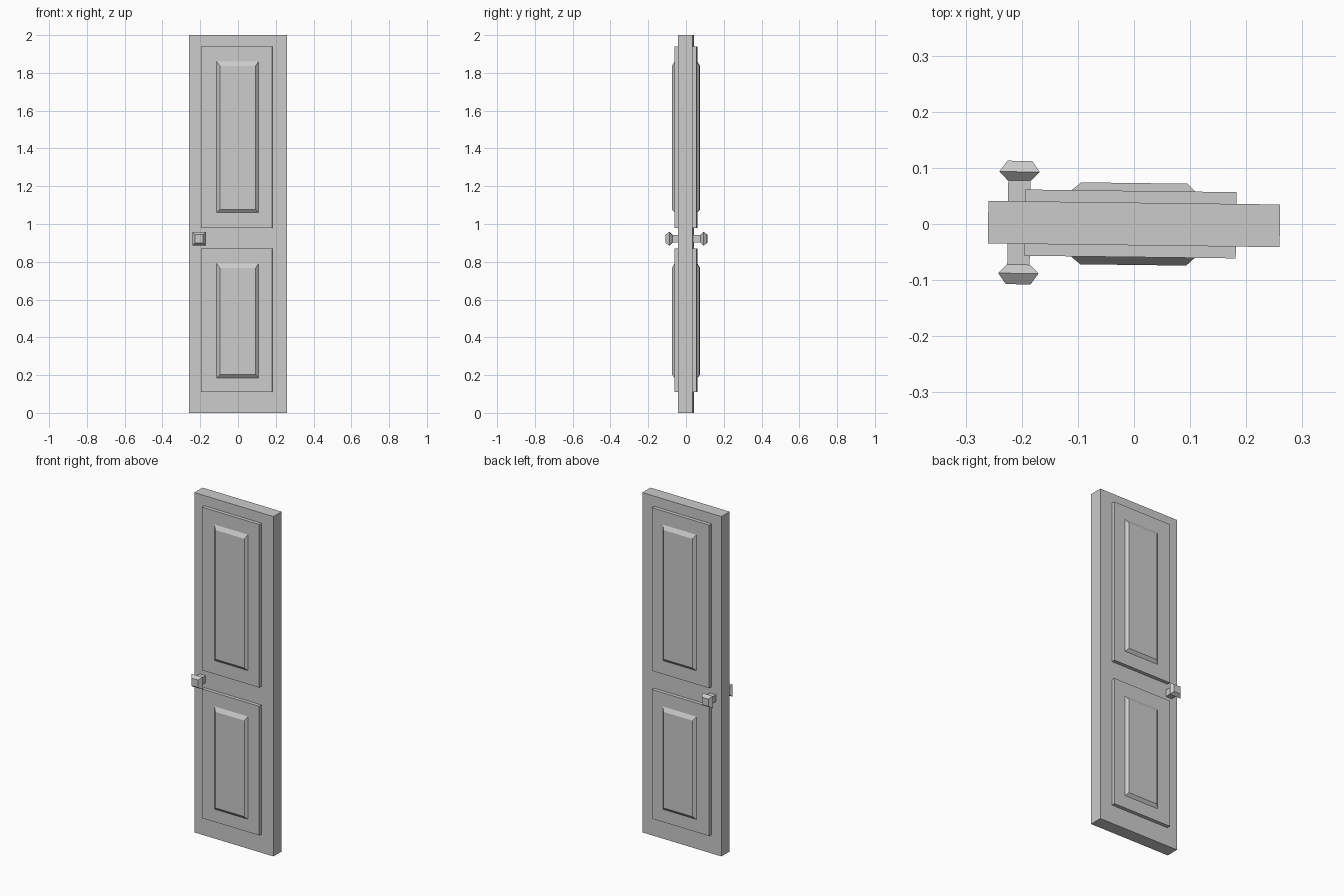
import bpy, bmesh
from mathutils import Matrix

if "Cube" in bpy.data.objects:
    bpy.data.objects.remove(bpy.data.objects["Cube"])

TURN = Matrix.Rotation(-0.0125, 4, 'Z')  # door stands slightly turned


def loft(name, sections):
    """Solid through rectangles (y, x0, x1, z0, z1) stacked along y."""
    bm = bmesh.new()
    rings = [[bm.verts.new(p) for p in
              ((x0, y, z0), (x1, y, z0), (x1, y, z1), (x0, y, z1))]
             for y, x0, x1, z0, z1 in sections]
    for a, b in zip(rings, rings[1:]):
        for i in range(4):
            j = (i + 1) % 4
            bm.faces.new((a[i], a[j], b[j], b[i]))
    bm.faces.new(rings[0])
    bm.faces.new(rings[-1])
    bmesh.ops.recalc_face_normals(bm, faces=bm.faces)
    bm.transform(TURN)
    mesh = bpy.data.meshes.new(name)
    bm.to_mesh(mesh)
    bm.free()
    obj = bpy.data.objects.new(name, mesh)
    bpy.context.collection.objects.link(obj)
    return obj


def box(name, half_depth, *rect):
    return loft(name, [(-half_depth, *rect), (half_depth, *rect)])


# Door slab
box("door_slab", 0.038, -0.26, 0.26, 0.0, 2.0)

# Thin panels on both faces, each with a bevelled raised field
for name, z0, z1, f0, f1 in (("upper", 0.98, 1.94, 1.06, 1.86),
                             ("lower", 0.11, 0.87, 0.185, 0.79)):
    box(name + "_panel", 0.059, -0.195, 0.182, z0, z1)
    outer = (-0.112, 0.109, f0, f1)
    inner = (-0.095, 0.094, f0 + 0.017, f1 - 0.023)
    loft(name + "_raised_field", [(-0.073, *inner), (-0.059, *outer),
                                  (0.059, *outer), (0.073, *inner)])


# Square knobs joined by a spindle through the door
def square(half):
    return (-0.205 - half, -0.205 + half, 0.922 - half, 0.922 + half)


box("knob_spindle", 0.08, *square(0.02))
for side, name in ((-1, "front_knob"), (1, "back_knob")):
    loft(name, [(side * y, *square(h)) for y, h in
                ((0.075, 0.021), (0.0905, 0.036), (0.11, 0.022))])
